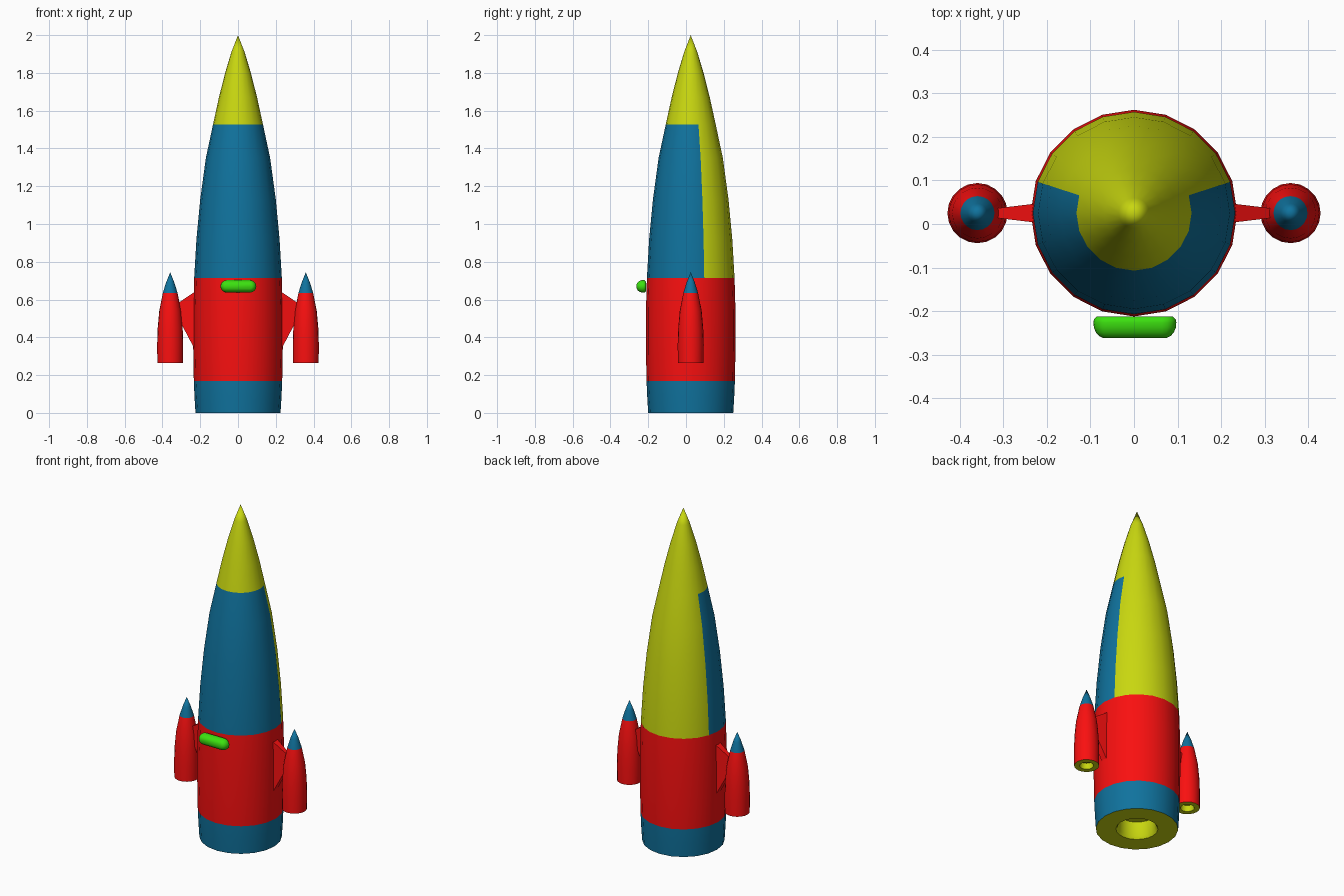
import bpy, bmesh, math

if "Cube" in bpy.data.objects:
    bpy.data.objects.remove(bpy.data.objects["Cube"])

def material(name, rgb):
    m = bpy.data.materials.new(name)
    m.diffuse_color = (*rgb, 1)
    m.use_nodes = True
    m.node_tree.nodes["Principled BSDF"].inputs["Base Color"].default_value = m.diffuse_color
    return m

RED = material("red", (0.95, 0.005, 0.005))
BLUE = material("blue", (0.005, 0.17, 0.34))
YELLOW = material("yellow", (0.58, 0.68, 0.005))
GREEN = material("green", (0.045, 0.75, 0.005))
MATS = [RED, BLUE, YELLOW, GREEN]
R, B, Y, G = range(4)
AXIS_Y = 0.025
SIDES = 20

def finish(name, bm, angle=35):
    bmesh.ops.remove_doubles(bm, verts=bm.verts, dist=1e-5)
    bmesh.ops.recalc_face_normals(bm, faces=bm.faces)
    me = bpy.data.meshes.new(name)
    bm.to_mesh(me)
    bm.free()
    for m in MATS:
        me.materials.append(m)
    ob = bpy.data.objects.new(name, me)
    bpy.context.collection.objects.link(ob)
    bpy.ops.object.select_all(action='DESELECT')
    ob.select_set(True)
    bpy.context.view_layer.objects.active = ob
    bpy.ops.object.shade_smooth_by_angle(angle=math.radians(angle))
    return ob

def bridge(bm, a, b, color):
    n = len(a)
    for j in range(n):
        k = (j + 1) % n
        f = bm.faces.new((a[j], a[k], b[k], b[j]))
        f.material_index = color(j)

def lathe(name, cx, profile, color):
    """Spin (radius, z) points; color(row, side) picks the material."""
    bm = bmesh.new()
    rings = []
    for r, z in profile:
        r = max(r, 1e-6)
        rings.append([bm.verts.new((cx + r * math.cos(t), AXIS_Y + r * math.sin(t), z))
                      for t in (2 * math.pi * j / SIDES for j in range(SIDES))])
    for i in range(len(rings) - 1):
        bridge(bm, rings[i], rings[i + 1], lambda j: color(i, j))
    return finish(name, bm)

# Main hull: nozzle recess, blue skirt, red band, two-tone upper hull, nose
hull = [(0, 0.10), (0.10, 0.10), (0.105, 0.015), (0.115, 0), (0.225, 0),
        (0.230, 0.08), (0.234, 0.17), (0.237, 0.34), (0.237, 0.54), (0.232, 0.715),
        (0.220, 0.92), (0.200, 1.13), (0.170, 1.35), (0.132, 1.528),
        (0.101, 1.67), (0.068, 1.80), (0.035, 1.91), (0, 2.0)]

def hull_color(i, j):
    if i < 4 or i >= 13:
        return Y
    if i < 6:
        return B
    if i < 9:
        return R
    return Y if 1 <= j <= 8 else B

lathe("hull", 0, hull, hull_color)

# Side boosters and their struts
booster = [(0, 0.30), (0.034, 0.30), (0.038, 0.265), (0.068, 0.265), (0.069, 0.36),
           (0.066, 0.45), (0.058, 0.54), (0.039, 0.635), (0.022, 0.69), (0, 0.745)]

for s, side in ((1, "right"), (-1, "left")):
    lathe(side + "_booster", s * 0.359, booster,
          lambda i, j: Y if i < 3 else (R if i < 7 else B))
    bm = bmesh.new()
    ends = []
    for x, half, z0, z1 in ((0.215, 0.023, 0.31, 0.65), (0.315, 0.011, 0.50, 0.583)):
        ends.append([bm.verts.new((s * x, AXIS_Y + dy, z)) for dy, z in
                     ((-half, z0), (half, z0), (half, z1), (-half, z1))])
    bridge(bm, ends[0], ends[1], lambda j: R)
    for e in ends:
        bm.faces.new(e)
    finish(side + "_strut", bm)

# Green rounded pill in front: stadium rings stepped along y
bm = bmesh.new()
rings = []
for y, inset in ((-0.212, 0.008), (-0.219, 0.001), (-0.226, 0), (-0.238, 0.001),
                 (-0.249, 0.006), (-0.257, 0.013), (-0.262, 0.023)):
    r = 0.033 - inset
    ring = []
    for s in (1, -1):
        for k in range(9):
            t = -math.pi / 2 + math.pi * k / 8
            ring.append(bm.verts.new((0.002 + s * (0.062 + r * math.cos(t)), y,
                                      0.67 + s * r * math.sin(t))))
    rings.append(ring)
for a, b in zip(rings, rings[1:]):
    bridge(bm, a, b, lambda j: G)
for e in (rings[0], rings[-1]):
    bm.faces.new(e).material_index = G
finish("front_pill", bm, 50)
